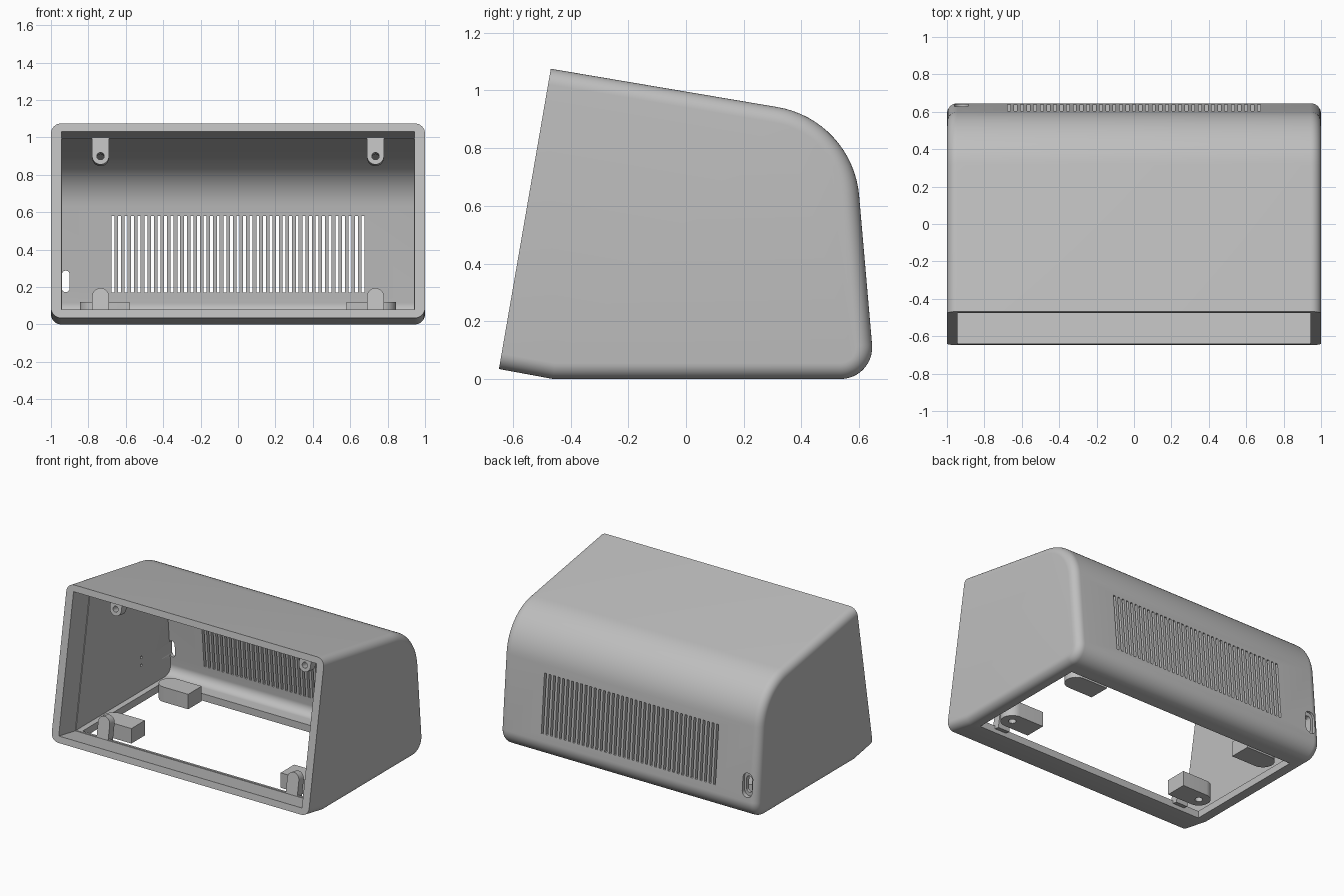
import bpy, bmesh
from math import sin, cos, tan, pi, radians
from mathutils import Vector, Matrix

if "Cube" in bpy.data.objects:
    bpy.data.objects.remove(bpy.data.objects["Cube"])

grey = bpy.data.materials.new("light_grey_plastic")
grey.use_nodes = True
colour = (0.52, 0.52, 0.52, 1)
grey.diffuse_color = colour
grey.node_tree.nodes["Principled BSDF"].inputs["Base Color"].default_value = colour

# Side outline corners (y, z) with fillet radius; both front ends overshoot the face
CORNERS = [(-0.84, 0.07, 0), (-0.46, 0, 0), (0.655, 0, 0.11), (0.577, 0.898, 0.34), (-0.86, 1.141, 0)]
TILT = radians(-9.8)
FACE = Vector((0, -0.648, 0.035))
OUT = Vector((0, -cos(TILT), -sin(TILT)))
SETBACK = 0.187


def make_object(name, bm):
    bmesh.ops.recalc_face_normals(bm, faces=bm.faces)
    mesh = bpy.data.meshes.new(name)
    bm.to_mesh(mesh)
    bm.free()
    mesh.materials.append(grey)
    obj = bpy.data.objects.new(name, mesh)
    bpy.context.collection.objects.link(obj)
    return obj


def cut(obj, cutter):
    mod = obj.modifiers.new("cut", "BOOLEAN")
    mod.operation = "DIFFERENCE"
    mod.solver = "EXACT"
    mod.object = cutter
    bpy.context.view_layer.objects.active = obj
    bpy.ops.object.modifier_apply(modifier=mod.name)
    bpy.data.objects.remove(cutter)


def outline(inset):
    """Side outline moved inward, with rounded corners."""
    pts = [Vector(c[:2]) for c in CORNERS]
    result = []
    for i, p in enumerate(pts):
        d1 = (p - pts[i - 1]).normalized()
        d2 = (pts[(i + 1) % len(pts)] - p).normalized()
        n1, n2 = Vector((-d1.y, d1.x)), Vector((-d2.y, d2.x))
        corner = p + (n1 + n2) * inset / (1 + n1.dot(n2))
        if CORNERS[i][2] == 0:
            result.append(corner)
            continue
        r = CORNERS[i][2] - inset
        turn = d1.angle(d2)
        start = corner - d1 * r * tan(turn / 2)
        centre = start + n1 * r
        for k in range(17):
            a = turn * k / 16
            result.append(centre - n1 * r * cos(a) + d1 * r * sin(a))
    return result


def loft(name, half_width, inset=0, rim=0, plane=None, keep_front=False):
    """Solid along x whose end rims are rounded, optionally trimmed by a plane."""
    bm = bmesh.new()
    steps = [i / 8 * pi / 2 for i in range(9)] if rim else [0]
    stations = [(half_width - rim + rim * sin(a), inset + rim * (1 - cos(a))) for a in steps]
    stations = [(-x, d) for x, d in reversed(stations)] + stations
    rings = [[bm.verts.new((x, *p)) for p in outline(d)] for x, d in stations]
    for a, b in zip(rings, rings[1:]):
        for i in range(len(a)):
            bm.faces.new((a[i - 1], a[i], b[i], b[i - 1]))
    bm.faces.new(rings[0])
    bm.faces.new(rings[-1])
    if plane is not None:
        geom = bm.verts[:] + bm.edges[:] + bm.faces[:]
        bmesh.ops.bisect_plane(bm, geom=geom, plane_co=plane, plane_no=OUT,
                               clear_outer=not keep_front, clear_inner=keep_front)
        bmesh.ops.holes_fill(bm, edges=[e for e in bm.edges if e.is_boundary], sides=0)
    return make_object(name, bm)


def prism(name, outlines, depth, matrix):
    """Extrude flat x-z outlines along local y."""
    bm = bmesh.new()
    for pts in outlines:
        face = bm.faces.new([bm.verts.new((x, 0, z)) for x, z in pts])
        new = bmesh.ops.extrude_face_region(bm, geom=[face])["geom"]
        verts = [v for v in new if isinstance(v, bmesh.types.BMVert)]
        bmesh.ops.translate(bm, verts=verts, vec=(0, depth, 0))
    bm.transform(matrix)
    return make_object(name, bm)


def rectangle(x0, x1, z0, z1):
    return [(x0, z0), (x1, z0), (x1, z1), (x0, z1)]


def arc(r, start, end, z=0, n=16):
    angles = [start + (end - start) * i / n for i in range(n + 1)]
    return [(r * cos(a), z + r * sin(a)) for a in angles]


def capsule(w, h):
    s = (h - w) / 2
    return arc(w / 2, 0, pi, s) + arc(w / 2, pi, 2 * pi, -s)


def circle(r):
    return arc(r, 0, 2 * pi)[:-1]


def lug(name, r, length, depth, hole, matrix, hole_depth):
    """Round-ended tab with a screw hole; the square end sinks into a wall."""
    obj = prism(name, [arc(r, pi, 2 * pi) + [(r, length), (-r, length)]], depth, matrix)
    cut(obj, prism("cutter", [circle(hole)], hole_depth, matrix @ Matrix.Translation((0, -0.02, 0))))
    return obj


# Hollow housing with a slightly wider recess behind the front opening
housing = loft("housing", 1.0, rim=0.055, plane=FACE)
cut(housing, loft("cutter", 0.94, inset=0.05))
cut(housing, loft("cutter", 0.945, inset=0.045, plane=FACE - OUT * SETBACK, keep_front=True))

# Floor opening
cut(housing, prism("cutter", [rectangle(-0.9, 0.9, -0.1, 0.12)], 0.9, Matrix.Translation((0, -0.44, 0))))

# Ventilation slots in the back
slots = [rectangle(x - 0.008, x + 0.008, 0.17, 0.58) for x in [(i - 19) * 0.0352 for i in range(39)]]
cut(housing, prism("cutter", slots, 0.3, Matrix.Translation((0, 0.45, 0))))

# Cable socket: shallow outer recess and through hole
cut(housing, prism("cutter", [capsule(0.075, 0.165)], 0.2, Matrix.Translation((-0.922, 0.612, 0.23))))
cut(housing, prism("cutter", [capsule(0.042, 0.115)], 0.3, Matrix.Translation((-0.921, 0.5, 0.23))))

# Pin holes inside the side wall
for z in (0.23, 0.285):
    m = Matrix.Translation((-0.97, 0.27, z)) @ Matrix.Rotation(-pi / 2, 4, "Z")
    cut(housing, prism("cutter", [circle(0.009)], 0.1, m))

parts = [housing]
lean = Matrix.Rotation(TILT, 4, "X")
for side, label in ((1, "left"), (-1, "right")):
    # Panel screw tabs, parallel to the front face
    for z, flip, length, level in ((0.9, 0, 0.105, "upper"), (0.15, pi, 0.12, "lower")):
        y = FACE.y + (z - FACE.z) * tan(-TILT) + SETBACK / cos(TILT)
        m = Matrix.Translation((side * 0.735, y, z)) @ lean @ Matrix.Rotation(flip, 4, "Y")
        parts.append(lug(f"{level}_{label}_tab", 0.045, length, 0.055, 0.02, m, 0.2))
    # Base screw blocks, reaching in from the side walls
    for y, place in ((-0.28, "front"), (0.35, "back")):
        m = (Matrix.Translation((side * 0.77, y, 0.015)) @ Matrix.Rotation(-side * pi / 2, 4, "Z")
             @ Matrix.Rotation(pi / 2, 4, "X"))
        parts.append(lug(f"{place}_{label}_block", 0.075, 0.19, 0.105, 0.025, m, 0.09))

# Smooth rounded surfaces, keep real edges crisp
bpy.ops.object.select_all(action="DESELECT")
for obj in parts:
    obj.select_set(True)
bpy.context.view_layer.objects.active = housing
bpy.ops.object.shade_smooth_by_angle(angle=radians(30))
